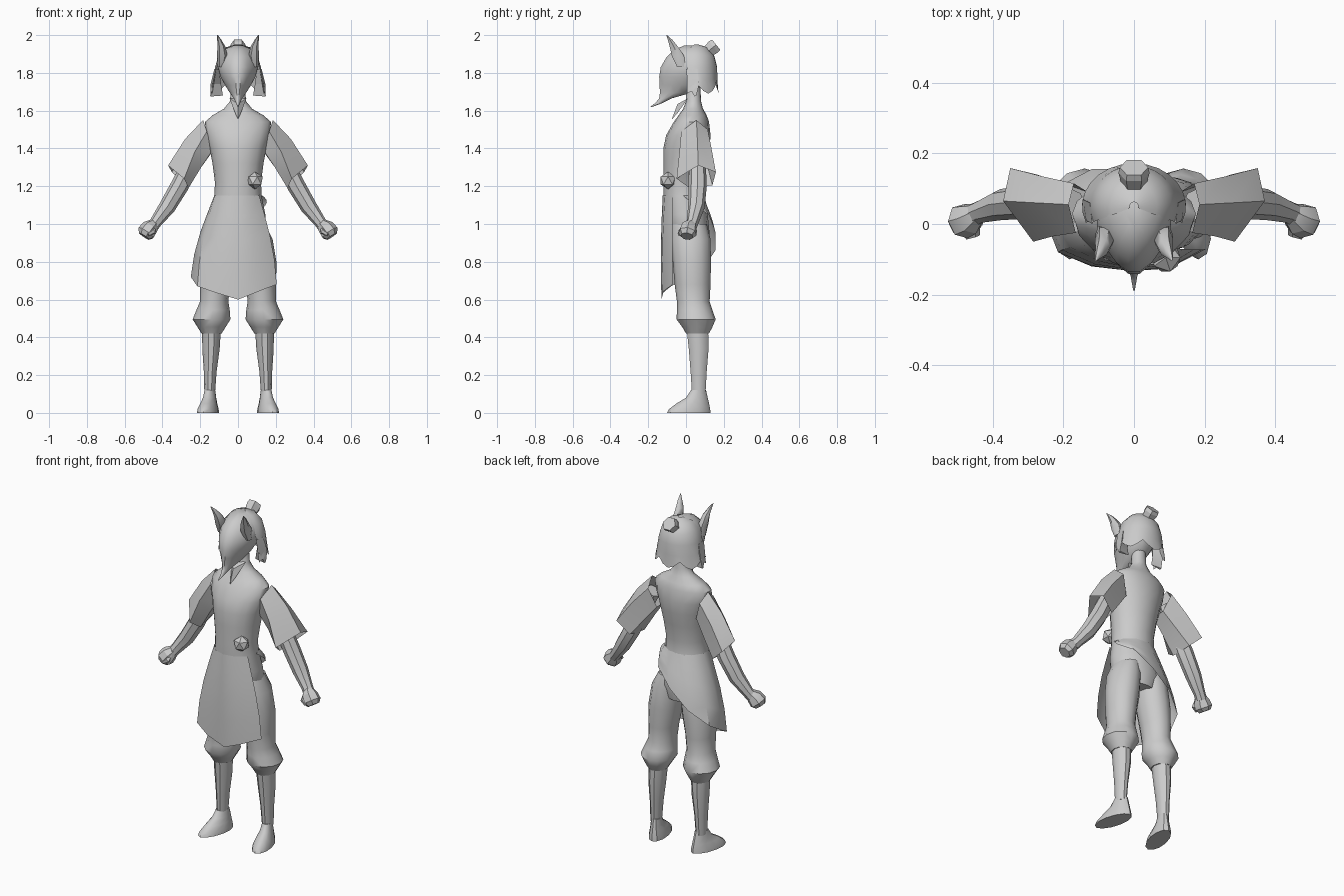
import bpy, bmesh, math
from mathutils import Vector

grey = bpy.data.materials.new("plain grey")
grey.diffuse_color = (0.6, 0.6, 0.6, 1)


def loft(name, rings, closed=True, caps=True, angle=40):
    """Skin a list of equal-length point rings."""
    bm = bmesh.new()
    rows = [[bm.verts.new(p) for p in r] for r in rings]
    n = len(rows[0])
    for a, b in zip(rows, rows[1:]):
        for i in range(n if closed else n - 1):
            j = (i + 1) % n
            bm.faces.new((a[i], a[j], b[j], b[i]))
    if caps:
        bm.faces.new(rows[0])
        bm.faces.new(rows[-1])
    bmesh.ops.recalc_face_normals(bm, faces=bm.faces)
    me = bpy.data.meshes.new(name)
    bm.to_mesh(me)
    bm.free()
    me.materials.append(grey)
    ob = bpy.data.objects.new(name, me)
    bpy.context.collection.objects.link(ob)
    bpy.ops.object.select_all(action='DESELECT')
    ob.select_set(True)
    bpy.context.view_layer.objects.active = ob
    if angle:
        bpy.ops.object.shade_smooth_by_angle(angle=math.radians(angle))
    return ob


def mirrored(ob):
    m = ob.modifiers.new("Mirror", 'MIRROR')
    m.use_mirror_merge = False
    return ob


def stack(rows, n=12, taper=0.0, lean=0.0):
    """Level oval rings from rows of (z, centre x, half width, y front, y back)."""
    out = []
    for z, cx, rx, y0, y1 in rows:
        ring = []
        for i in range(n):
            a = 2 * math.pi * i / n
            y = (y0 + y1) / 2 + math.sin(a) * (y1 - y0) / 2
            x = cx + rx * math.cos(a) * (1 + taper * math.sin(a))
            ring.append((x + lean * (0.06 - y), y, z))
        out.append(ring)
    return out


def tube(path, n=8):
    """Rings across a path of (x, y, z, radius)."""
    pts = [Vector(p[:3]) for p in path]
    out = []
    for k, p in enumerate(pts):
        d = (pts[min(k + 1, len(pts) - 1)] - pts[max(k - 1, 0)]).normalized()
        u = d.cross(Vector((0, 1, 0))).normalized()
        v = d.cross(u)
        out.append([p + path[k][3] * (u * math.cos(2 * math.pi * i / n)
                    + v * math.sin(2 * math.pi * i / n)) for i in range(n)])
    return out


# Body: pelvis, waist, chest, shoulders and neck
loft("torso", stack([
    (0.87, 0, 0.10, -0.06, 0.11), (0.95, 0, 0.15, -0.09, 0.125),
    (1.05, 0, 0.145, -0.115, 0.115), (1.15, 0, 0.125, -0.12, 0.095),
    (1.22, 0, 0.122, -0.12, 0.095), (1.32, 0, 0.135, -0.12, 0.11),
    (1.40, 0, 0.15, -0.12, 0.125), (1.47, 0, 0.168, -0.105, 0.13),
    (1.54, 0, 0.175, -0.065, 0.122), (1.575, 0, 0.135, -0.04, 0.11),
    (1.61, 0, 0.075, -0.015, 0.09), (1.65, 0, 0.042, 0.0, 0.08),
    (1.74, 0, 0.038, 0.0, 0.075)], 16))

# Collar: pointed wedge at the throat
loft("collar", [[(-0.045, 0.01, 1.665), (0, -0.045, 1.635), (0.045, 0.01, 1.665)],
                [(-0.012, -0.05, 1.58), (0, -0.075, 1.555), (0.012, -0.05, 1.58)]], angle=0)

# Tunic skirt: slit at one side, hem climbing across the back
hem = [(0.205, -0.07, 0.68), (0.1, -0.125, 0.64), (0, -0.13, 0.60), (-0.12, -0.12, 0.637),
       (-0.215, -0.08, 0.67), (-0.25, 0.01, 0.72), (-0.225, 0.10, 0.775),
       (-0.12, 0.155, 0.86), (0.0, 0.155, 0.96), (0.10, 0.12, 1.05), (0.146, 0.04, 1.10)]
waist = []
for k in range(len(hem)):
    a = math.radians(-30 - 33 * k)
    waist.append(Vector((0.130 * math.cos(a), -0.013 + 0.111 * math.sin(a), 1.15)))
rows = []
for t in (0, 0.2, 0.45, 0.72, 1):
    bow = 0.10 * math.sin(math.pi * t)
    ring = []
    for w, h in zip(waist, hem):
        p = w.lerp(Vector(h), t)
        ring.append((p.x * (1 + bow), p.y * (1 + bow * 0.5), p.z))
    rows.append(ring)
loft("tunic_skirt", rows, closed=False, caps=False)

# Sash knot
bpy.ops.mesh.primitive_ico_sphere_add(subdivisions=1, radius=0.046, location=(0.09, -0.095, 1.23))
knot = bpy.context.object
knot.name = "sash_knot"
knot.data.materials.append(grey)

# Breeches gathered below the knee
mirrored(loft("breeches_leg", stack([
    (1.00, 0.075, 0.068, -0.08, 0.11), (0.92, 0.095, 0.088, -0.08, 0.13),
    (0.80, 0.11, 0.093, -0.07, 0.132), (0.68, 0.122, 0.08, -0.06, 0.13),
    (0.59, 0.126, 0.075, -0.048, 0.125), (0.545, 0.132, 0.088, -0.048, 0.14),
    (0.495, 0.14, 0.10, -0.05, 0.157), (0.455, 0.14, 0.075, -0.02, 0.14),
    (0.42, 0.14, 0.053, 0.0, 0.122)], 12)))

# Shin running into the shoe
mirrored(loft("shin", stack([
    (0.45, 0.14, 0.05, 0.0, 0.12), (0.34, 0.143, 0.046, 0.012, 0.122),
    (0.22, 0.147, 0.034, 0.022, 0.112), (0.10, 0.15, 0.028, 0.03, 0.105)], 10)))
mirrored(loft("shoe", stack([
    (0.12, 0.15, 0.028, 0.027, 0.106), (0.08, 0.15, 0.034, 0.0, 0.115),
    (0.05, 0.15, 0.042, -0.05, 0.122), (0.02, 0.15, 0.052, -0.09, 0.128),
    (0.0, 0.15, 0.054, -0.10, 0.13)], 12, lean=0.2)))

# Wide open sleeve
mirrored(loft("sleeve", [
    [(0.185, 0.055, 1.55), (0.17, 0.115, 1.50), (0.13, 0.09, 1.39),
     (0.135, 0.0, 1.39), (0.165, -0.025, 1.49)],
    [(0.28, 0.06, 1.45), (0.26, 0.135, 1.40), (0.20, 0.115, 1.30),
     (0.195, 0.01, 1.30), (0.23, -0.035, 1.38)],
    [(0.37, 0.065, 1.31), (0.35, 0.158, 1.275), (0.275, 0.14, 1.205),
     (0.262, 0.02, 1.19), (0.285, -0.05, 1.24)]], caps=False, angle=25))

# Arm and closed hand
mirrored(loft("arm", tube([
    (0.18, 0.055, 1.46, 0.045), (0.255, 0.06, 1.31, 0.045), (0.31, 0.062, 1.20, 0.048),
    (0.375, 0.055, 1.09, 0.044), (0.435, 0.035, 1.01, 0.032), (0.455, 0.025, 0.985, 0.033)])))
mirrored(loft("hand", tube([
    (0.445, 0.03, 1.0, 0.03), (0.465, 0.015, 0.98, 0.046), (0.485, 0.008, 0.953, 0.05),
    (0.497, 0.005, 0.935, 0.034)], 7), angle=30))
mirrored(loft("thumb", tube([
    (0.445, 0.0, 0.985, 0.012), (0.45, -0.025, 0.96, 0.016), (0.475, -0.035, 0.945, 0.01)], 5)))

# Head drawn out to a hooked beak
loft("beaked_head", stack([
    (1.945, 0, 0.025, -0.01, 0.08), (1.925, 0, 0.07, -0.06, 0.11),
    (1.885, 0, 0.098, -0.105, 0.125), (1.83, 0, 0.105, -0.137, 0.125),
    (1.78, 0, 0.092, -0.145, 0.115), (1.735, 0, 0.068, -0.143, 0.09),
    (1.695, 0, 0.043, -0.14, 0.03), (1.665, 0, 0.022, -0.143, -0.075),
    (1.64, 0, 0.010, -0.163, -0.125), (1.62, 0, 0.003, -0.19, -0.178)], 14, taper=0.28))

# Bobbed hair with a ragged lower edge
rows = []
for z, rx, ry in ((1.951, 0.012, 0.012), (1.935, 0.065, 0.065), (1.89, 0.105, 0.10),
                  (1.83, 0.122, 0.115), (1.765, 0.134, 0.116), (1.69, 0.147, 0.122)):
    ring = []
    for i in range(17):
        a = math.radians(-22 + 224 * i / 16)
        lift = 0.045 if z < 1.7 and i % 4 == 2 else 0.015 if z < 1.7 and i % 2 else 0
        ring.append((rx * math.cos(a), 0.05 + ry * math.sin(a), z + lift))
    rows.append(ring)
loft("hair", rows, closed=False, caps=False)

# Side locks hanging in front of the neck
mirrored(loft("side_lock", [[(0.118, 0.0, 1.82), (0.125, 0.06, 1.82), (0.10, 0.04, 1.82)],
                            [(0.135, 0.01, 1.74), (0.145, 0.07, 1.74), (0.09, 0.05, 1.74)],
                            [(0.145, 0.045, 1.675), (0.147, 0.055, 1.68), (0.08, 0.05, 1.68)]],
              angle=20))

# Topknot
loft("topknot", tube([(0, 0.085, 1.89, 0.028), (0, 0.145, 1.937, 0.044),
                      (0, 0.160, 1.949, 0.04)], 6), angle=0)

# Curved pointed ears
mirrored(loft("ear", stack([
    (1.83, 0.09, 0.018, -0.05, 0.0), (1.89, 0.083, 0.028, -0.08, -0.005),
    (1.94, 0.088, 0.021, -0.09, -0.04), (1.975, 0.099, 0.011, -0.098, -0.07),
    (2.0, 0.108, 0.002, -0.105, -0.10)], 6), angle=50))
